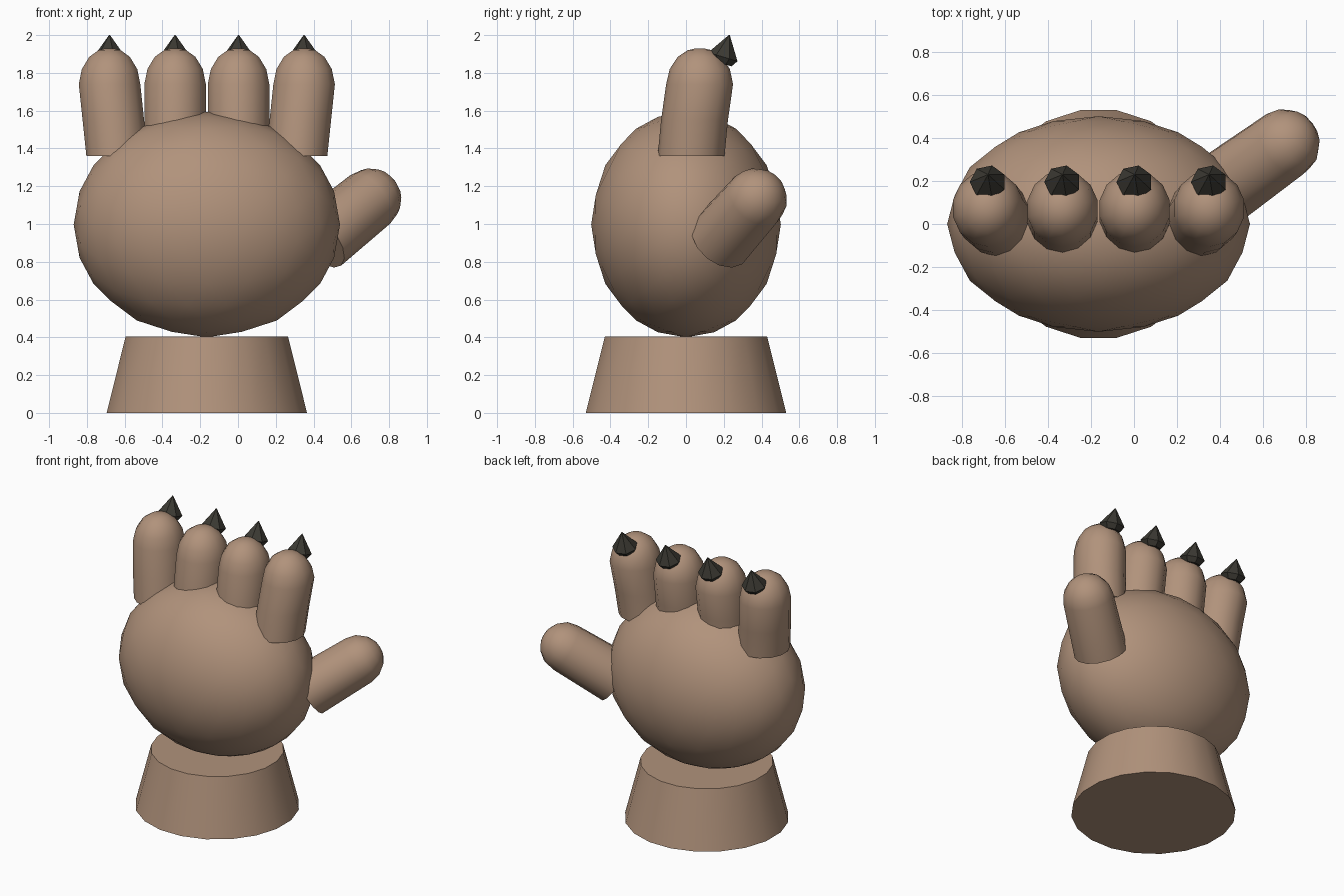
import bpy, bmesh, math
from mathutils import Matrix, Vector

if "Cube" in bpy.data.objects:
    bpy.data.objects.remove(bpy.data.objects["Cube"])


def material(name, rgb):
    m = bpy.data.materials.new(name)
    m.diffuse_color = (*rgb, 1)
    m.use_nodes = True
    m.node_tree.nodes["Principled BSDF"].inputs["Base Color"].default_value = m.diffuse_color
    return m


SKIN = material("brown skin", (0.44, 0.29, 0.20))
CLAW = material("dark claw", (0.045, 0.042, 0.033))
CX = -0.165  # the hand's own centre line


def finish(bm, name, mat, smooth=50):
    bmesh.ops.recalc_face_normals(bm, faces=bm.faces)
    me = bpy.data.meshes.new(name)
    bm.to_mesh(me)
    bm.free()
    me.materials.append(mat)
    ob = bpy.data.objects.new(name, me)
    bpy.context.collection.objects.link(ob)
    if smooth:
        bpy.ops.object.select_all(action='DESELECT')
        ob.select_set(True)
        bpy.context.view_layer.objects.active = ob
        bpy.ops.object.shade_smooth_by_angle(angle=math.radians(smooth))
    return ob


def loft(rings, sides):
    """Skin rings of (centre, x radius, y radius), capping both ends."""
    bm = bmesh.new()
    loops = []
    for c, rx, ry in rings:
        loops.append([bm.verts.new((c[0] + rx * math.cos(a), c[1] + ry * math.sin(a), c[2]))
                      for a in (math.tau * (i + 0.5) / sides for i in range(sides))])
    for lo, hi in zip(loops, loops[1:]):
        for i in range(sides):
            j = (i + 1) % sides
            bm.faces.new((lo[i], lo[j], hi[j], hi[i]))
    bm.faces.new(loops[0][::-1])
    bm.faces.new(loops[-1])
    return bm


# wrist: tapered stump
finish(loft([((CX, 0, 0), 0.537, 0.537), ((CX, 0, 0.405), 0.435, 0.435)], 20), "wrist", SKIN)

# palm: icosphere stretched to an ellipsoid
bm = bmesh.new()
bmesh.ops.create_icosphere(bm, subdivisions=3, radius=1,
                           matrix=Matrix.Rotation(math.radians(58.28), 4, 'Y'))
bmesh.ops.transform(bm, verts=bm.verts, matrix=Matrix.Translation((CX, 0, 0.997))
                    @ Matrix.Diagonal((0.705, 0.502, 0.597, 1)))
finish(bm, "palm", SKIN)

# fingers: slightly bent capsules, outer ones splayed; (z, y centre, radius factor)
FINGER = [(1.36, 0.027, 1.0), (1.55, 0.045, 1.0), (1.74, 0.072, 1.0), (1.82, 0.073, 0.9),
          (1.885, 0.073, 0.66), (1.92, 0.073, 0.36), (1.93, 0.073, 0.12)]
for n, (off, lean) in enumerate([(-0.515, -0.04), (-0.168, 0), (0.168, 0), (0.515, 0.04)], 1):
    rings = [((CX + off - lean * max(0, (1.74 - z) / 0.38), y, z), 0.167 * f, 0.177 * f)
             for z, y, f in FINGER]
    finish(loft(rings, 14), f"finger_{n}", SKIN)

    # claw: stubby faceted spike on the back of the fingertip
    axis = Vector((0, 0.3, 1)).normalized()
    bm = loft([((0, 0, -0.035), 0.06, 0.06), ((0, 0, 0), 0.085, 0.083),
               ((0, 0, 0.121), 0.002, 0.002)], 7)
    tilt = Vector((0, 0, 1)).rotation_difference(axis).to_matrix().to_4x4()
    bmesh.ops.transform(bm, verts=bm.verts,
                        matrix=Matrix.Translation((CX + off, 0.195, 1.885)) @ tilt)
    finish(bm, f"claw_{n}", CLAW, smooth=0)

# thumb: straight capsule pointing outward, backward and up
base, tip = Vector((0.435, 0.18, 0.915)), Vector((0.70, 0.37, 1.13))
length = (tip - base).length
rings = [((0, 0, 0), 0.175, 0.175), ((0, 0, length), 0.166, 0.166)]
rings += [((0, 0, length + 0.166 * math.sin(a)), 0.166 * math.cos(a), 0.166 * math.cos(a))
          for a in map(math.radians, (25, 50, 70, 84))]
bm = loft(rings, 14)
turn = Vector((0, 0, 1)).rotation_difference(tip - base).to_matrix().to_4x4()
bmesh.ops.transform(bm, verts=bm.verts, matrix=Matrix.Translation(base) @ turn)
finish(bm, "thumb", SKIN)
